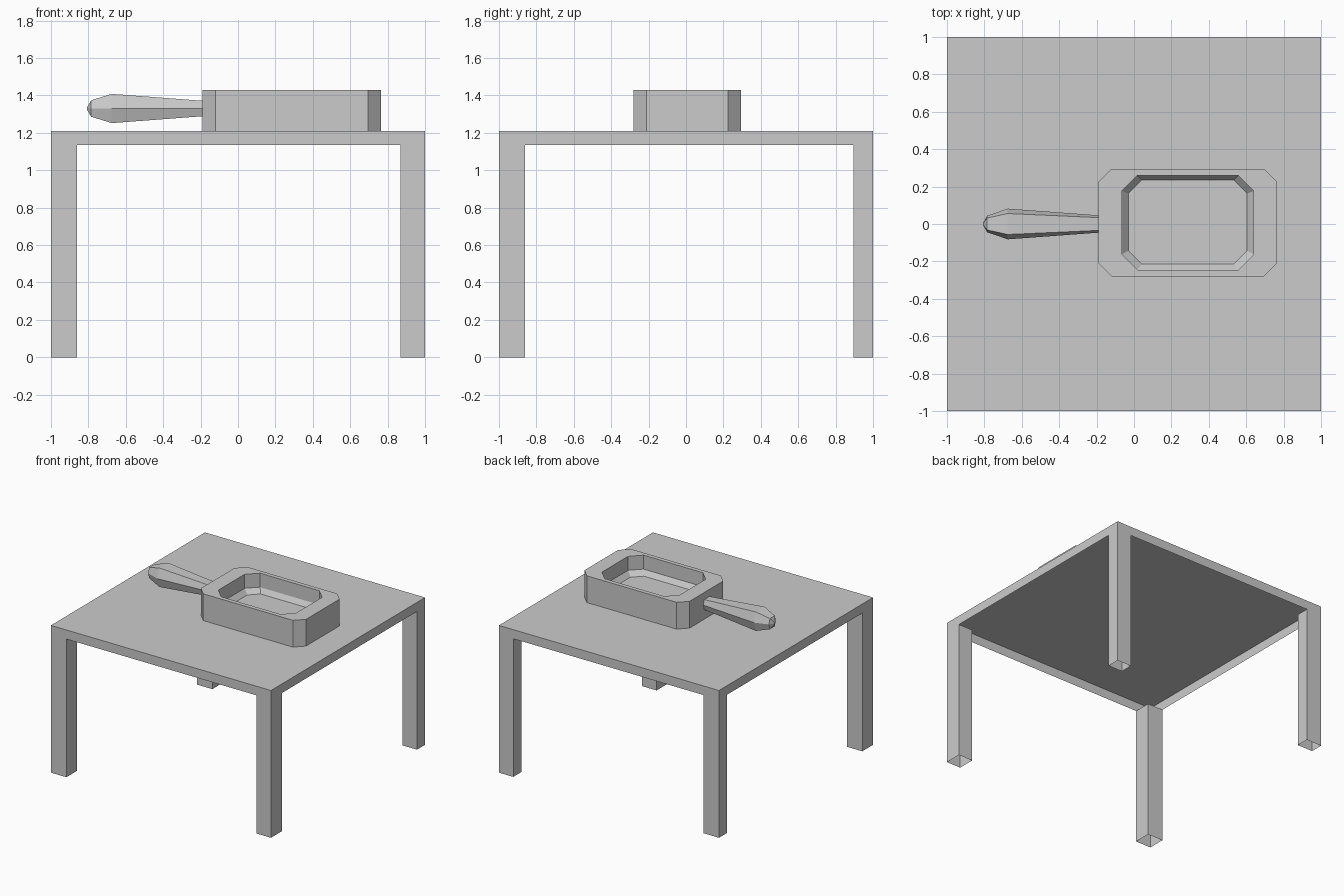
import bpy, bmesh

if "Cube" in bpy.data.objects:
    bpy.data.objects.remove(bpy.data.objects["Cube"])


def finish(name, bm, recalc=True):
    if recalc:
        bmesh.ops.recalc_face_normals(bm, faces=bm.faces)
    mesh = bpy.data.meshes.new(name)
    bm.to_mesh(mesh)
    bm.free()
    obj = bpy.data.objects.new(name, mesh)
    bpy.context.collection.objects.link(obj)
    return obj


def loft(name, rings, cap_start=False, cap_end=False):
    """Join rings of equal point count with quads, optionally capped."""
    bm = bmesh.new()
    loops = [[bm.verts.new(p) for p in ring] for ring in rings]
    n = len(loops[0])
    for a, b in zip(loops, loops[1:]):
        for i in range(n):
            j = (i + 1) % n
            bm.faces.new((a[i], a[j], b[j], b[i]))
    if cap_start:
        bm.faces.new(loops[0][::-1])
    if cap_end:
        bm.faces.new(loops[-1])
    return finish(name, bm)


def rect(x0, x1, y0, y1, z):
    return [(x0, y0, z), (x1, y0, z), (x1, y1, z), (x0, y1, z)]


def octagon(x0, x1, y0, y1, c, z):
    """Rectangle with cut corners."""
    return [(x0 + c, y0, z), (x1 - c, y0, z), (x1, y0 + c, z), (x1, y1 - c, z),
            (x1 - c, y1, z), (x0 + c, y1, z), (x0, y1 - c, z), (x0, y0 + c, z)]


RIM, TOP = 1.135, 1.21

# Table top: sheet with a turned-down rim, open underneath
table = loft("table_top", [rect(-1, 1, -1, 1, RIM), rect(-1, 1, -1, 1, TOP)],
             cap_end=True)

# Four hollow legs, open at the bottom
for side, x0, x1 in (("left", -1, -0.86), ("right", 0.87, 1)):
    for end, y0, y1 in (("front", -1, -0.86), ("back", 0.895, 1)):
        loft(f"{end}_{side}_leg",
             [rect(x0, x1, y0, y1, 0), rect(x0, x1, y0, y1, RIM)])

# Pan body: outer wall, flat rim, inner wall, sloped edge and floor
loft("pan", [
    octagon(-0.19, 0.765, -0.28, 0.295, 0.07, TOP),
    octagon(-0.19, 0.765, -0.28, 0.295, 0.07, 1.43),
    octagon(-0.065, 0.64, -0.245, 0.26, 0.083, 1.43),
    octagon(-0.065, 0.64, -0.245, 0.26, 0.083, 1.315),
    octagon(-0.03, 0.605, -0.215, 0.235, 0.072, 1.275),
], cap_start=True, cap_end=True)


# Pan handle: six-sided, swelling towards a blunt point
def hexagon(x, side, flat, h, z=1.33):
    return [(x, side, z), (x, flat, z + h), (x, -flat, z + h),
            (x, -side, z), (x, -flat, z - h), (x, flat, z - h)]


loft("pan_handle", [
    hexagon(-0.185, 0.046, 0.034, 0.041),
    hexagon(-0.675, 0.082, 0.056, 0.078),
    hexagon(-0.785, 0.044, 0.032, 0.044),
    hexagon(-0.808, 0.004, 0.003, 0.004),
], cap_start=True, cap_end=True)
